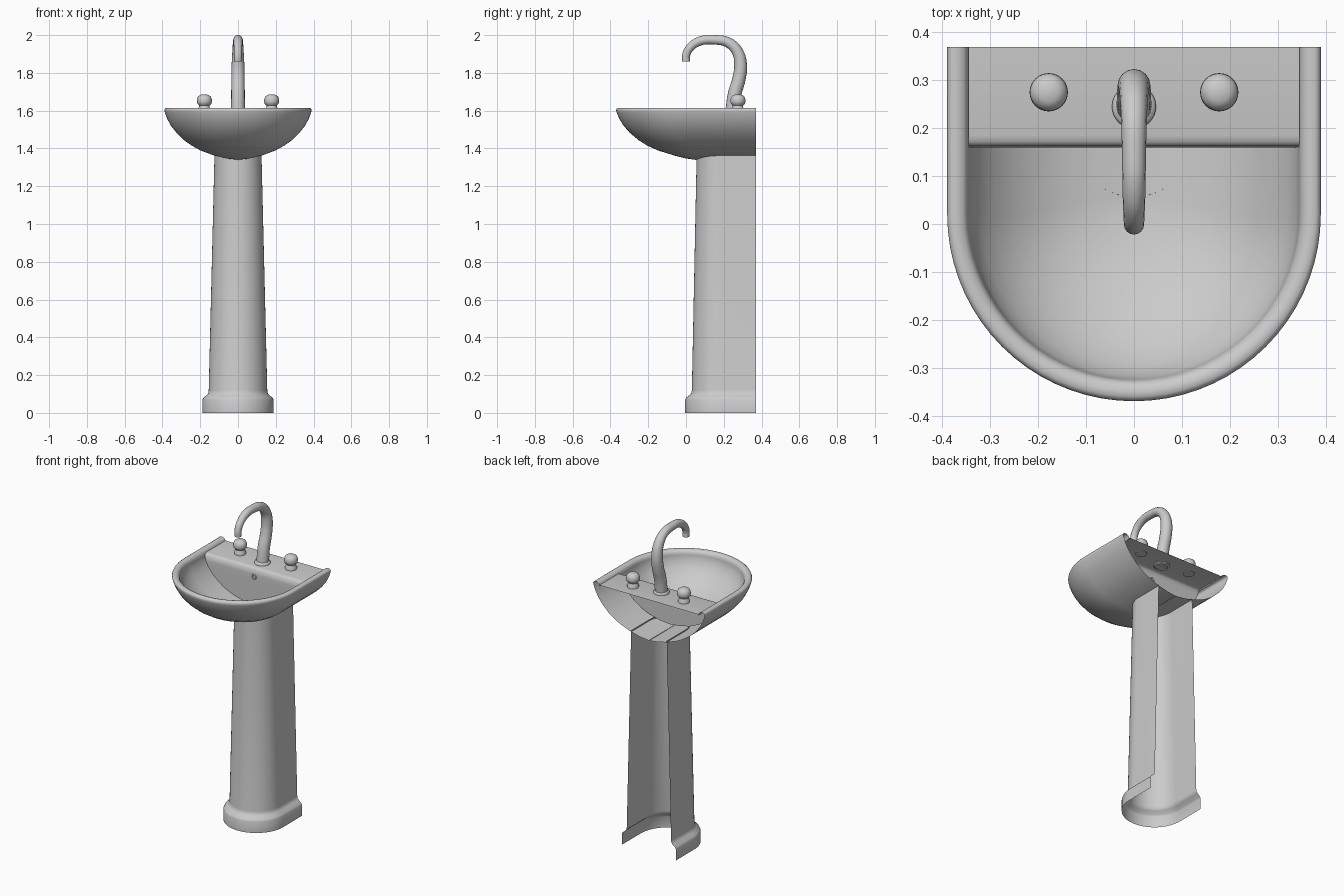
import bpy, bmesh, math
from math import sin, cos, pi

if "Cube" in bpy.data.objects:
    bpy.data.objects.remove(bpy.data.objects["Cube"])


def finish(name, bm, angle=40):
    bmesh.ops.remove_doubles(bm, verts=bm.verts, dist=1e-5)
    bmesh.ops.recalc_face_normals(bm, faces=bm.faces)
    me = bpy.data.meshes.new(name)
    bm.to_mesh(me)
    bm.free()
    ob = bpy.data.objects.new(name, me)
    bpy.context.collection.objects.link(ob)
    bpy.ops.object.select_all(action='DESELECT')
    ob.select_set(True)
    bpy.context.view_layer.objects.active = ob
    bpy.ops.object.shade_smooth_by_angle(angle=math.radians(angle))
    return ob


def loft(name, rows, closed=False, angle=40):
    """Skin a list of equal-length point rows."""
    bm = bmesh.new()
    grid = [[bm.verts.new(p) for p in row] for row in rows]
    n = len(rows[0])
    for a, b in zip(grid, grid[1:]):
        for i in range(n if closed else n - 1):
            j = (i + 1) % n
            bm.faces.new((a[i], a[j], b[j], b[i]))
    return finish(name, bm, angle)


def u_row(w, front, centre, back, z, segs=36):
    """U outline: straight sides from the back, half ellipse at the front."""
    arc = [(w * cos(pi * i / segs), centre - (centre - front) * sin(pi * i / segs), z)
           for i in range(segs + 1)]
    return [(w, back, z)] + arc + [(-w, back, z)]


def lathe(name, profile, x, y, segs=32):
    rows = [[(x + r * cos(2 * pi * i / segs), y + r * sin(2 * pi * i / segs), z)
             for i in range(segs)] for r, z in profile]
    return loft(name, rows, closed=True)


BACK, WALL = 0.37, 0.16

# Bowl: outer shell, rolled rim and inner basin (half width, front y, arc centre, z)
outer = [(0.001, 0.05, 0.06, 1.34), (0.06, 0.0, 0.06, 1.347), (0.125, -0.06, 0.06, 1.362),
         (0.20, -0.15, 0.03, 1.39), (0.245, -0.205, 0.025, 1.415), (0.285, -0.25, 0.02, 1.443),
         (0.325, -0.297, 0.02, 1.482), (0.355, -0.33, 0.02, 1.52), (0.375, -0.353, 0.02, 1.557),
         (0.387, -0.367, 0.02, 1.59)]
rim = [(w, 0.02 - w, 0.02, z) for w, z in
       [(0.39, 1.602), (0.387, 1.61), (0.38, 1.615), (0.368, 1.615), (0.356, 1.611),
        (0.349, 1.603), (0.345, 1.589)]]
inner = [(0.345, -0.325, 0.02, 1.587), (0.338, -0.317, 0.02, 1.555), (0.32, -0.297, 0.02, 1.52),
         (0.29, -0.262, 0.02, 1.482), (0.25, -0.215, 0.02, 1.446), (0.20, -0.155, 0.025, 1.413),
         (0.14, -0.085, 0.04, 1.387), (0.07, -0.01, 0.055, 1.37), (0.001, 0.05, 0.06, 1.363)]
rows = [u_row(w, f, c, BACK, z) for w, f, c, z in outer + rim]
rows += [u_row(w, f, c, WALL, z) for w, f, c, z in inner]
loft("bowl", rows, angle=60)

# Tap deck, rounded front edge and back wall of the basin
deck = [(0.346, BACK, 1.597), (0.346, 0.185, 1.597), (0.346, 0.172, 1.594),
        (0.346, 0.163, 1.587)] + [(w, WALL, z) for w, f, c, z in inner[1:]]
loft("tap_deck", [[(-w, y, z), (0, y, z), (w, y, z)] for w, y, z in deck], angle=60)

# Pedestal: open-backed column with a flared foot (half width, front y, z)
column = [(0.188, -0.005, 0.0), (0.188, -0.005, 0.07), (0.183, 0.0, 0.08), (0.165, 0.02, 0.095),
          (0.157, 0.028, 0.105), (0.155, 0.031, 0.12), (0.125, 0.056, 1.345), (0.124, 0.057, 1.37)]
loft("pedestal", [u_row(w, f, f + w, BACK, z) for w, f, z in column], angle=35)

# Tap knobs
knob = [(0, 1.592), (0.033, 1.592), (0.033, 1.612), (0.028, 1.618), (0.028, 1.628),
        (0.037, 1.637), (0.04, 1.648), (0.039, 1.662), (0.033, 1.676), (0.02, 1.684), (0, 1.686)]
for side, x in (("left", -0.178), ("right", 0.178)):
    lathe(side + "_knob", knob, x, 0.275)

# Spout base ring
lathe("spout_base", [(0.036, 1.585), (0.046, 1.59), (0.046, 1.604), (0.042, 1.61), (0.034, 1.613)],
      0, 0.245)

# Swan-neck spout: tapered bevelled curve (y, z, radius)
path = [(0.245, 1.595, 0.037), (0.258, 1.69, 0.036), (0.281, 1.77, 0.035), (0.289, 1.84, 0.034),
        (0.272, 1.913, 0.030), (0.225, 1.96, 0.027), (0.15, 1.975, 0.025), (0.07, 1.967, 0.024),
        (0.018, 1.93, 0.022), (0.0, 1.89, 0.021), (0.0, 1.86, 0.021)]
cu = bpy.data.curves.new("spout", 'CURVE')
cu.dimensions = '3D'
cu.bevel_depth = 1.0
cu.bevel_resolution = 6
cu.resolution_u = 5
cu.use_fill_caps = True
sp = cu.splines.new('BEZIER')
sp.bezier_points.add(len(path) - 1)
for bp, (y, z, r) in zip(sp.bezier_points, path):
    bp.co = (0, y, z)
    bp.radius = r
    bp.handle_left_type = bp.handle_right_type = 'AUTO'
spout = bpy.data.objects.new("spout", cu)
bpy.context.collection.objects.link(spout)
bpy.ops.object.select_all(action='DESELECT')
spout.select_set(True)
bpy.context.view_layer.objects.active = spout
bpy.ops.object.convert(target='MESH')
bpy.ops.object.shade_smooth_by_angle(angle=math.radians(40))

# Overflow ring on the basin back wall
bpy.ops.mesh.primitive_torus_add(location=(0, WALL, 1.54), rotation=(pi / 2, 0, 0),
                                 major_radius=0.013, minor_radius=0.004,
                                 major_segments=24, minor_segments=8)
bpy.context.object.name = "overflow_ring"
bpy.ops.object.shade_smooth_by_angle(angle=math.radians(40))
